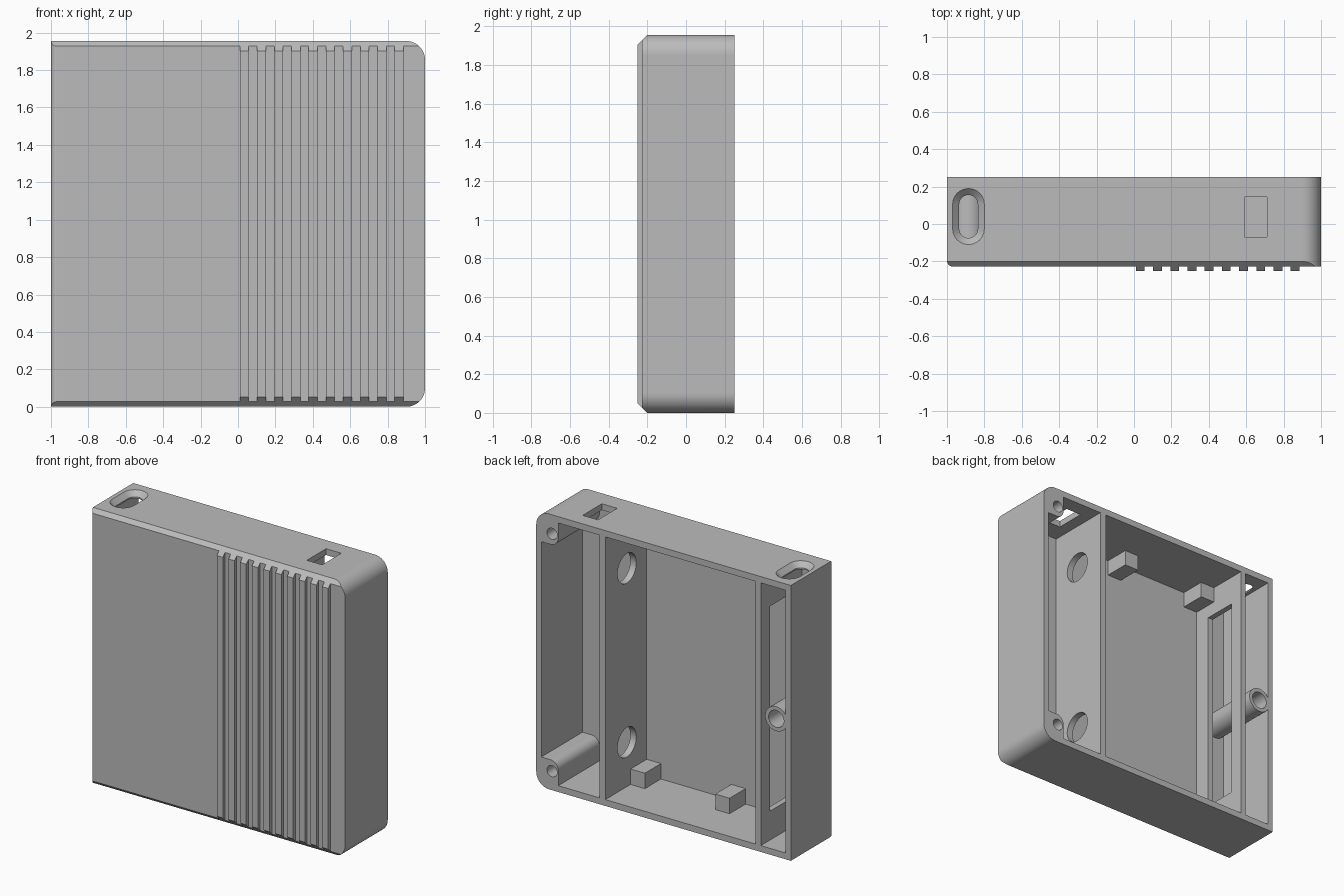
import bpy, bmesh, math

if "Cube" in bpy.data.objects:
    bpy.data.objects.remove(bpy.data.objects["Cube"])

H = 1.955                 # overall height
BACK, FRONT, RIB = 0.252, -0.227, -0.252
INNER = -0.21             # inside of the front wall
WALL = 0.045

grey = bpy.data.materials.new("grey plastic")
grey.use_nodes = True
colour = (0.5, 0.5, 0.5, 1)
grey.diffuse_color = colour
grey.node_tree.nodes["Principled BSDF"].inputs["Base Color"].default_value = colour


def arc(cx, cy, r, start, end, n=12):
    angles = [math.radians(start + (end - start) * i / n) for i in range(n + 1)]
    return [(cx + r * math.cos(a), cy + r * math.sin(a)) for a in angles]


def circle(cx, cy, r):
    return arc(cx, cy, r, 0, 360, 40)[:-1]


def rect(a0, a1, b0, b1):
    return [(a0, b0), (a1, b0), (a1, b1), (a0, b1)]


def loft(name, rings):
    """Closed solid through rings of equal point count."""
    bm = bmesh.new()
    loops = [[bm.verts.new(p) for p in ring] for ring in rings]
    n = len(loops[0])
    for low, high in zip(loops, loops[1:]):
        for i in range(n):
            j = (i + 1) % n
            bm.faces.new((low[i], low[j], high[j], high[i]))
    bm.faces.new(loops[0])
    bm.faces.new(loops[-1])
    bmesh.ops.recalc_face_normals(bm, faces=bm.faces)
    mesh = bpy.data.meshes.new(name)
    bm.to_mesh(mesh)
    bm.free()
    mesh.materials.append(grey)
    obj = bpy.data.objects.new(name, mesh)
    bpy.context.collection.objects.link(obj)
    return obj


def prism(name, axis, points, t0, t1):
    place = {"x": lambda a, b, t: (t, a, b),
             "y": lambda a, b, t: (a, t, b),
             "z": lambda a, b, t: (a, b, t)}[axis]
    return loft(name, [[place(a, b, t) for a, b in points] for t in (t0, t1)])


def combine(target, tool, operation):
    mod = target.modifiers.new("combine", "BOOLEAN")
    mod.operation, mod.solver, mod.object = operation, "EXACT", tool
    bpy.context.view_layer.objects.active = target
    bpy.ops.object.modifier_apply(modifier=mod.name)
    bpy.data.objects.remove(tool)


def cut(target, axis, points, t0, t1):
    combine(target, prism("cutter", axis, points, t0, t1), "DIFFERENCE")


def finish(obj):
    """Smooth the curved faces, keep the flat ones flat."""
    bpy.ops.object.select_all(action="DESELECT")
    obj.select_set(True)
    bpy.context.view_layer.objects.active = obj
    bpy.ops.object.shade_smooth_by_angle(angle=math.radians(30))
    for face in obj.data.polygons:
        if max(abs(c) for c in face.normal) > 0.9999:
            face.use_smooth = False


# Housing: rounded side corners, then a rounded vertical front edge
R = 0.1
outline = ([(-1.1, 0)] + arc(1 - R, R, R, -90, 0)
           + arc(1 - R, H - R, R, 0, 90) + [(-1.1, H)])
housing = prism("housing", "y", outline, -0.5, BACK)
plan = arc(-0.97, FRONT + 0.03, 0.03, 180, 270, 8) + [(2, FRONT), (2, 1), (-1, 1)]
combine(housing, prism("plan", "z", plan, -1, 3), "INTERSECT")

# Vertical grip ribs
for i in range(10):
    x = 0.01 + 0.092 * i
    combine(housing, prism("rib", "z", rect(x, x + 0.047, RIB, -0.218), 0.001, H - 0.001), "UNION")

# Chamfer along the top and bottom front edges, ribs included
chamfer = [(-0.3, 0.1), (-0.1, -0.1), (1, -0.1), (1, H + 0.1), (-0.1, H + 0.1), (-0.3, H - 0.1)]
combine(housing, prism("chamfer", "x", chamfer, -2, 2), "INTERSECT")

# Three compartments open at the back; the last leaves two corner screw posts
cut(housing, "y", rect(-0.96, -0.764, WALL, H - WALL), INNER, 1)
cut(housing, "y", rect(-0.724, 0.457, WALL, H - WALL), INNER, 1)
PX, PZ, PR = 0.827, 0.213, 0.06
bay = ([(0.504, WALL), (PX, WALL)] + arc(PX + PR, PZ - PR, PR, 180, 90, 8) + [(0.96, PZ), (0.96, H - PZ)]
       + arc(PX + PR, H - PZ + PR, PR, 270, 180, 8) + [(PX, H - WALL), (0.504, H - WALL)])
cut(housing, "y", bay, INNER, 1)
for z in (0.135, H - 0.135):
    cut(housing, "y", circle(0.876, z, 0.04), -0.1, 1)

# Round cable holes in one divider, tall window in the other
for z in (0.36, H - 0.36):
    cut(housing, "x", circle(0.01, z, 0.105), 0.4, 0.55)
cut(housing, "x", rect(-0.09, 0.15, 0.25, H - 0.25), -0.8, -0.7)

# Top openings: rectangular port and countersunk slot
cut(housing, "z", rect(0.59, 0.71, -0.07, 0.145), H - 0.1, H + 0.1)


def slot_ring(r, z):
    ends = arc(-0.885, 0.105, r, 0, 180) + arc(-0.885, -0.025, r, 180, 360)
    return [(x, y, z) for x, y in ends]


combine(housing, loft("slot", [slot_ring(0.05, H - 0.15), slot_ring(0.05, H - 0.035),
                               slot_ring(0.13, H + 0.045)]), "DIFFERENCE")

# Screw tube in the narrow compartment
combine(housing, prism("tube", "y", circle(-0.885, H / 2, 0.087), INNER - 0.005, BACK), "UNION")
cut(housing, "y", circle(-0.885, H / 2, 0.06), -0.15, 1)
finish(housing)

# Board support blocks on the floor and, turned half round, on the ceiling
for name, x, z in (("floor_block_left", 0.4, 0.095), ("floor_block_right", -0.265, 0.095),
                   ("ceiling_block_left", -0.005, H - 0.095), ("ceiling_block_right", -0.668, H - 0.095)):
    prism(name, "y", rect(x - 0.056, x + 0.056, z - 0.06, z + 0.06), INNER - 0.002, -0.03)
